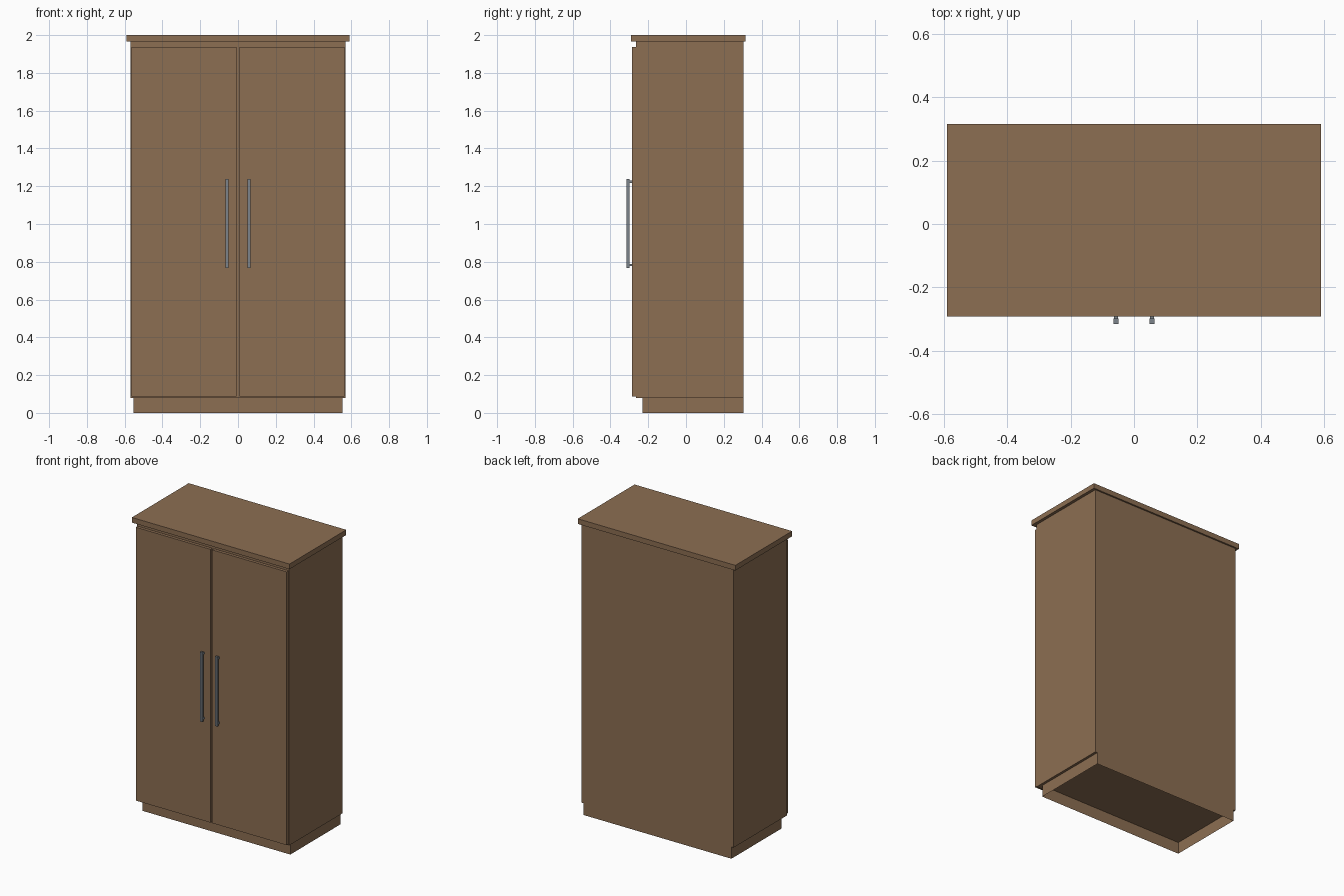
import bpy, bmesh

if "Cube" in bpy.data.objects:
    bpy.data.objects.remove(bpy.data.objects["Cube"])


def material(name, rgb):
    m = bpy.data.materials.new(name)
    m.diffuse_color = (*rgb, 1)
    m.use_nodes = True
    m.node_tree.nodes["Principled BSDF"].inputs["Base Color"].default_value = m.diffuse_color
    return m


wood = material("brown wood", (0.263, 0.156, 0.085))
metal = material("grey metal", (0.20, 0.23, 0.26))


def add_box(bm, lo, hi, open_bottom=False):
    """Axis-aligned box between two corners."""
    verts = bmesh.ops.create_cube(bm, size=1)["verts"]
    for v in verts:
        for i in range(3):
            v.co[i] = hi[i] if v.co[i] > 0 else lo[i]
    if open_bottom:
        bm.normal_update()
        down = [f for f in bm.faces if f.normal.z < -0.9]
        bmesh.ops.delete(bm, geom=down, context='FACES_ONLY')


def part(name, mat, boxes, open_bottom=False):
    bm = bmesh.new()
    for lo, hi in boxes:
        add_box(bm, lo, hi, open_bottom)
    mesh = bpy.data.meshes.new(name)
    bm.to_mesh(mesh)
    bm.free()
    mesh.materials.append(mat)
    ob = bpy.data.objects.new(name, mesh)
    bpy.context.collection.objects.link(ob)
    return ob


# Recessed plinth, hollow underneath
part("plinth", wood, [((-0.553, -0.23, 0), (0.553, 0.304, 0.08))], open_bottom=True)
# Main cabinet and overhanging top
part("carcass", wood, [((-0.57, -0.266, 0.08), (0.57, 0.304, 1.965))])
part("top_board", wood, [((-0.59, -0.292, 1.965), (0.59, 0.315, 2.0))])

# Mirrored doors with bar handles on two posts
for side, s in (("left", -1), ("right", 1)):
    xs = sorted((s * 0.007, s * 0.565))
    part(side + "_door", wood, [((xs[0], -0.286, 0.088), (xs[1], -0.266, 1.938))])
    x = s * 0.057
    boxes = [((x - 0.008, -0.315, 0.768), (x + 0.008, -0.299, 1.238))]
    for z in (0.783, 1.223):
        boxes.append(((x - 0.006, -0.299, z - 0.006), (x + 0.006, -0.286, z + 0.006)))
    part(side + "_handle", metal, boxes)
